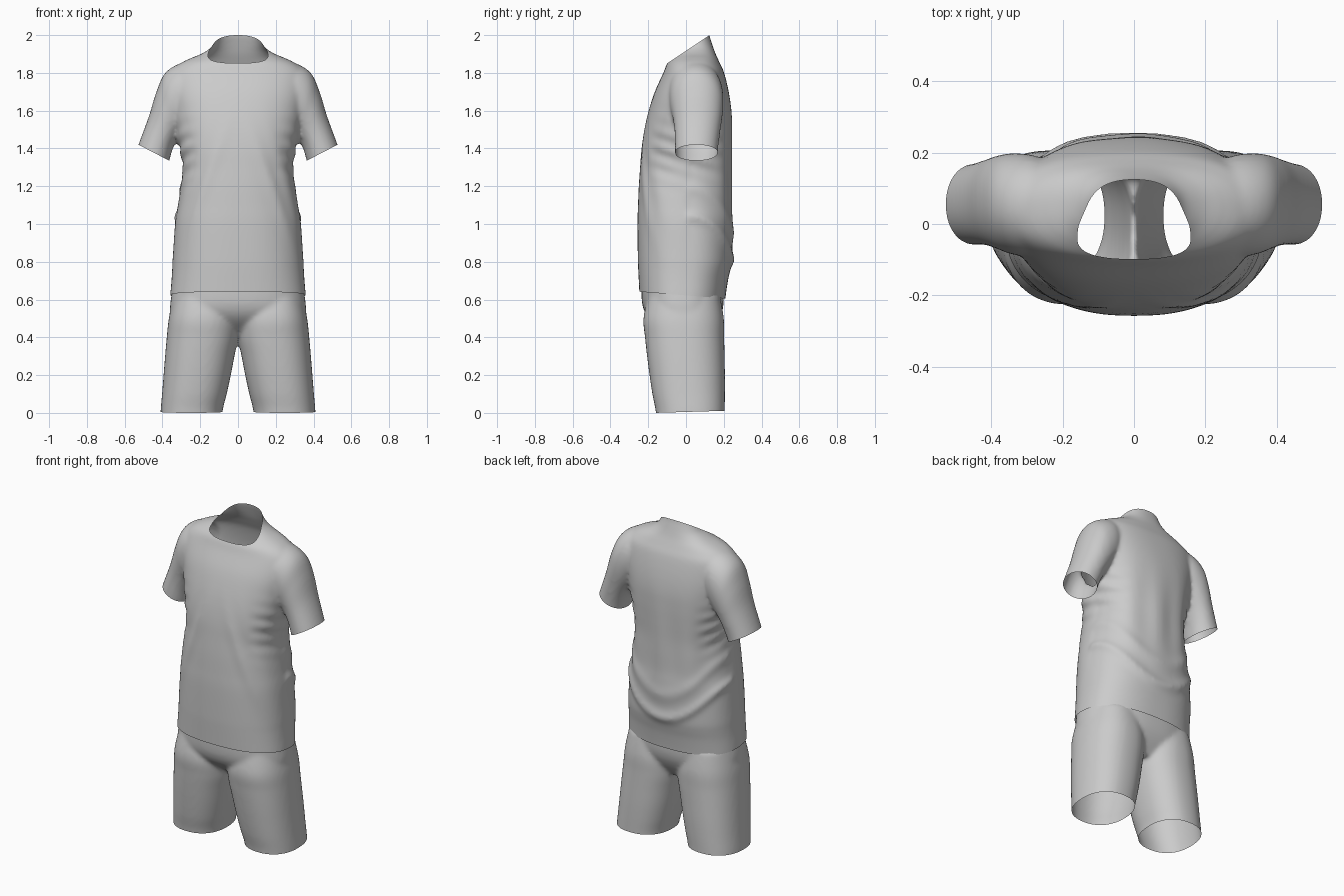
import bpy, bmesh
from math import cos, sin, pi, exp, copysign
from mathutils import Vector

cube = bpy.data.objects.get("Cube")
if cube:
    bpy.data.objects.remove(cube, do_unlink=True)

fabric = bpy.data.materials.new("grey_fabric")
fabric.use_nodes = True
GREY = (0.6, 0.6, 0.6, 1)
fabric.diffuse_color = GREY
fabric.node_tree.nodes["Principled BSDF"].inputs["Base Color"].default_value = GREY


def spline(rows, steps=8):
    """Smoothly interpolate a list of equal-length rows."""
    out = []
    for i in range(len(rows) - 1):
        p0, p1 = rows[max(i - 1, 0)], rows[i]
        p2, p3 = rows[i + 1], rows[min(i + 2, len(rows) - 1)]
        for s in range(steps):
            t = s / steps
            out.append([b + t * ((c - a) + t * ((2*a - 5*b + 4*c - d)
                        + t * (3*b - a - 3*c + d))) / 2
                        for a, b, c, d in zip(p0, p1, p2, p3)])
    return out + [rows[-1]]


def loft(bm, rows, power=2.3, fold=None, sides=96):
    """Closed tube; each row is x, z of one side, x, z of the other, y front, y back."""
    rings = []
    for ax, az, bx, bz, y0, y1 in spline(rows):
        mid = Vector(((ax + bx) / 2, (y0 + y1) / 2, (az + bz) / 2))
        u = Vector(((ax - bx) / 2, 0, (az - bz) / 2))
        v = Vector((0, (y1 - y0) / 2, 0))
        ring = []
        for k in range(sides):
            c, s = cos(2 * pi * k / sides), sin(2 * pi * k / sides)
            p = mid + u * copysign(abs(c) ** (2 / power), c) \
                    + v * copysign(abs(s) ** (2 / power), s)
            if fold:
                p += (u.normalized() * c + v.normalized() * s) * fold(p)
            ring.append(bm.verts.new(p))
        rings.append(ring)
    for r, q in zip(rings, rings[1:]):
        for k in range(sides):
            n = (k + 1) % sides
            bm.faces.new((r[k], r[n], q[n], q[k]))
    bm.faces.new(rings[0][::-1])
    bm.faces.new(rings[-1])


def fuse(name, bm, cuts):
    """Blend the tubes into one skin, then cut the openings."""
    bmesh.ops.recalc_face_normals(bm, faces=bm.faces)
    mesh = bpy.data.meshes.new(name)
    bm.to_mesh(mesh)
    bm.free()
    obj = bpy.data.objects.new(name, mesh)
    bpy.context.collection.objects.link(obj)
    remesh = obj.modifiers.new("skin", 'REMESH')
    remesh.mode = 'VOXEL'
    remesh.voxel_size = 0.011
    soft = obj.modifiers.new("soften", 'SMOOTH')
    soft.factor = 0.5
    soft.iterations = 9
    bpy.context.view_layer.update()
    bm = bmesh.new()
    bm.from_object(obj, bpy.context.evaluated_depsgraph_get())
    obj.modifiers.clear()
    for point, normal, region in cuts:
        faces = [f for f in bm.faces if region(f.calc_center_median())]
        edges = {e for f in faces for e in f.edges}
        verts = {v for f in faces for v in f.verts}
        bmesh.ops.bisect_plane(bm, geom=faces + list(edges) + list(verts),
                               plane_co=point, plane_no=normal, clear_outer=True)
    for f in bm.faces:
        f.smooth = True
        f.material_index = 0
    bm.to_mesh(mesh)
    bm.free()
    mesh.materials.clear()
    mesh.materials.append(fabric)
    return obj


def bump(d, width):
    return exp(-(d / width) ** 2)


def drape(p):
    """Cloth folds on the shirt body."""
    x, y, z = abs(p.x), p.y, p.z
    d = 0
    if y < 0:
        # diagonal pulls from the chest to the sides
        for start, slope, size in ((0.07, 0.36, 0.009), (0.17, 0.3, 0.007)):
            d += size * bump(x - start - slope * (1.5 - z), 0.03) * bump(z - 1.2, 0.25)
    else:
        # swags above the back hem and long folds down the back
        d += 0.014 * bump(z - 0.81 - 2.2 * x * x, 0.03)
        d += 0.008 * bump(z - 0.95 - 2.6 * x * x, 0.04)
        d += 0.005 * sin(p.x * 34 + 1) * bump(z - 1.25, 0.25)
    # creases below the armpits
    if x > 0.2:
        d += 0.006 * sin(z * 75 + y * 25) * bump(z - 1.38, 0.13) * min(1, (x - 0.2) * 14)
    return d


# Shirt body: height, half width, front, back
body = [
    (0.50, 0.36, -0.24, 0.20), (0.60, 0.36, -0.245, 0.208),
    (0.70, 0.352, -0.25, 0.222), (0.76, 0.348, -0.253, 0.235),
    (0.82, 0.345, -0.255, 0.243), (1.0, 0.33, -0.257, 0.245),
    (1.1, 0.315, -0.254, 0.24), (1.2, 0.302, -0.25, 0.24),
    (1.3, 0.293, -0.243, 0.24), (1.4, 0.308, -0.235, 0.242),
    (1.5, 0.328, -0.22, 0.243), (1.6, 0.345, -0.197, 0.24),
    (1.7, 0.36, -0.165, 0.226), (1.8, 0.355, -0.12, 0.202),
    (1.85, 0.305, -0.1, 0.18), (1.88, 0.245, -0.075, 0.166),
    (1.9, 0.195, -0.06, 0.157), (1.93, 0.148, -0.052, 0.146),
    (1.96, 0.127, -0.05, 0.136), (2.0, 0.115, -0.05, 0.124),
    (2.07, 0.11, -0.05, 0.115),
]
shirt = bmesh.new()
loft(shirt, [(w, z, -w, z, f, b) for z, w, f, b in body], 2.4, drape)

# Sleeves: outer x, z, inner x, z, front, back
sleeve = [
    (0.20, 1.87, 0.20, 1.62, -0.06, 0.15), (0.30, 1.853, 0.25, 1.55, -0.09, 0.19),
    (0.385, 1.8, 0.29, 1.49, -0.085, 0.198), (0.432, 1.7, 0.32, 1.45, -0.07, 0.192),
    (0.472, 1.57, 0.345, 1.4, -0.06, 0.18), (0.527, 1.42, 0.364, 1.335, -0.058, 0.168),
    (0.56, 1.32, 0.395, 1.235, -0.058, 0.168),
]
for s in (1, -1):
    loft(shirt, [(s * a, b, s * c, d, f, k) for a, b, c, d, f, k in sleeve], 2.1)

shirt_cuts = [((0, 0, 0.622), (0, -0.08, -1), lambda p: p.z < 0.8),
              ((0, 0, 1.917), (0, -0.667, 1), lambda p: p.z > 1.8 and abs(p.x) < 0.2)]
for s in (1, -1):
    shirt_cuts.append(((s * 0.527, 0, 1.42), (s * 0.085, 0, -0.163),
                       lambda p, s=s: p.x * s > 0.342 and 1.1 < p.z < 1.5))
fuse("shirt", shirt, shirt_cuts)

# Shorts seat: height, half width, front, back
seat = [
    (0.4, 0.2, -0.08, 0.12), (0.48, 0.345, -0.18, 0.17), (0.55, 0.36, -0.225, 0.195),
    (0.64, 0.35, -0.236, 0.2), (0.75, 0.335, -0.23, 0.2), (0.92, 0.3, -0.21, 0.18),
]
shorts = bmesh.new()
loft(shorts, [(w, z, -w, z, f, b) for z, w, f, b in seat], 2.4)

# Shorts legs: height, inner x, outer x, front, back
leg = [
    (-0.06, 0.09, 0.413, -0.152, 0.205), (0.02, 0.08, 0.409, -0.162, 0.205),
    (0.1, 0.06, 0.402, -0.178, 0.206), (0.2, 0.038, 0.394, -0.193, 0.206),
    (0.3, 0.019, 0.386, -0.206, 0.204), (0.4, 0, 0.377, -0.217, 0.202),
    (0.5, 0, 0.366, -0.225, 0.2), (0.62, 0.03, 0.34, -0.2, 0.18),
]
for s in (1, -1):
    loft(shorts, [(s * o, z, s * i, z, f, b) for z, i, o, f, b in leg], 2.3)

fuse("shorts", shorts, [((0, 0, 0.005), (0, 0.03, -1), lambda p: p.z < 0.2),
                        ((0, 0, 0.86), (0, 0, 1), lambda p: p.z > 0.7)])
